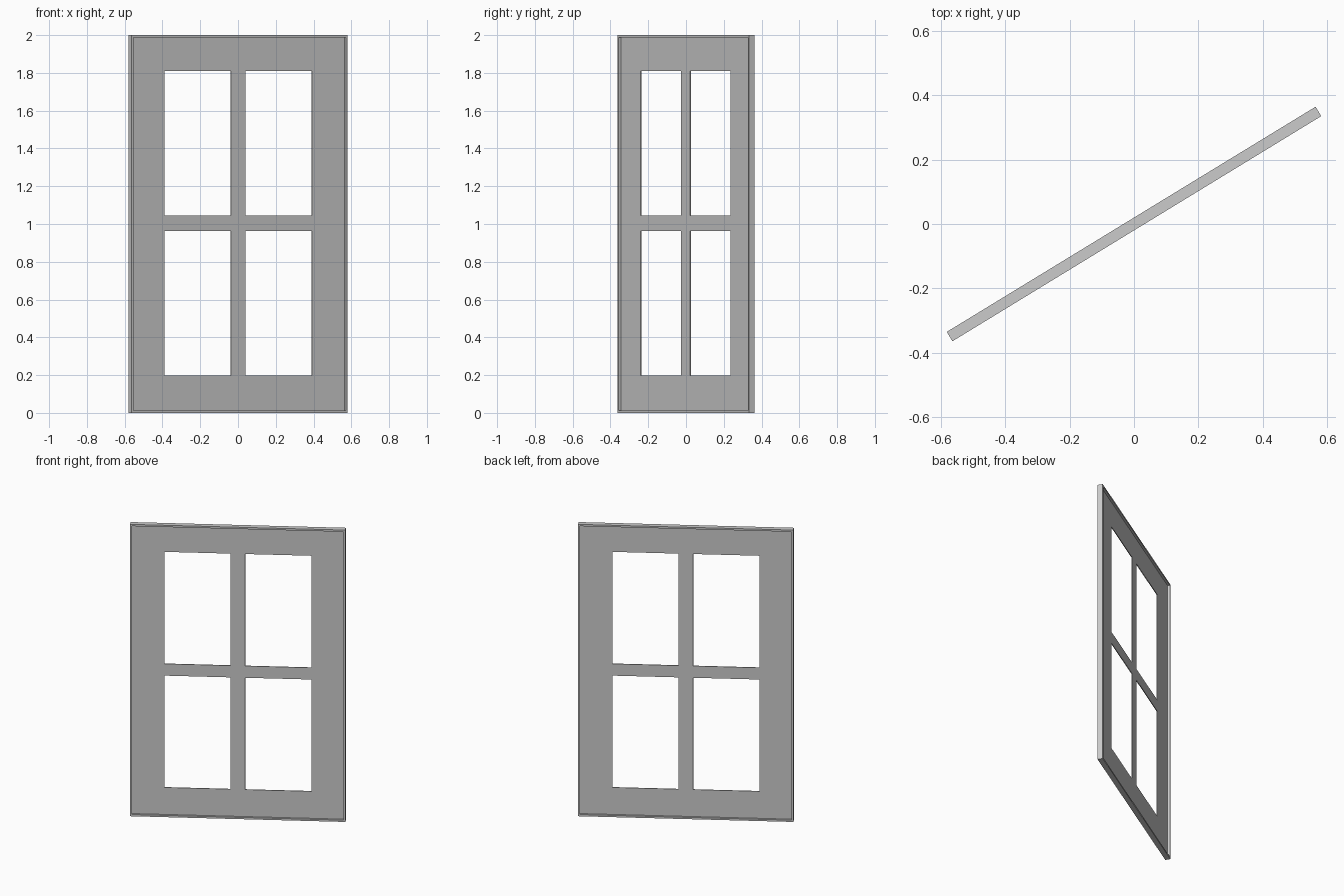
import bpy, bmesh
from math import radians

if "Cube" in bpy.data.objects:
    bpy.data.objects.remove(bpy.data.objects["Cube"])

ANGLE = radians(31.4)   # panel stands turned about z
W, H = 0.67, 2.0        # half width, height
LIP = 0.012             # width of the thin raised rim


def lattice(name, xs, zs, holes, thickness):
    """Flat grid of cells in the xz plane, minus the holes, given thickness."""
    bm = bmesh.new()
    grid = [[bm.verts.new((x, 0, z)) for z in zs] for x in xs]
    for i in range(len(xs) - 1):
        for j in range(len(zs) - 1):
            if (i, j) not in holes:
                bm.faces.new((grid[i][j], grid[i + 1][j],
                              grid[i + 1][j + 1], grid[i][j + 1]))
    mesh = bpy.data.meshes.new(name)
    bm.to_mesh(mesh)
    bm.free()
    obj = bpy.data.objects.new(name, mesh)
    bpy.context.collection.objects.link(obj)
    obj.rotation_euler.z = ANGLE
    solid = obj.modifiers.new("thickness", 'SOLIDIFY')
    solid.thickness = thickness
    solid.offset = 0
    return obj


# Thin raised rim around the outside
lattice("outer_rim", [-W, -W + LIP, W - LIP, W], [0, LIP, H - LIP, H],
        {(1, 1)}, 0.034)

# Recessed window panel with stiles, rails and crossing glazing bars
lattice("window_panel",
        [-W + LIP, -0.456, -0.045, 0.045, 0.456, W - LIP],
        [LIP, 0.197, 0.963, 1.044, 1.811, H - LIP],
        {(i, j) for i in (1, 3) for j in (1, 3)}, 0.005)
